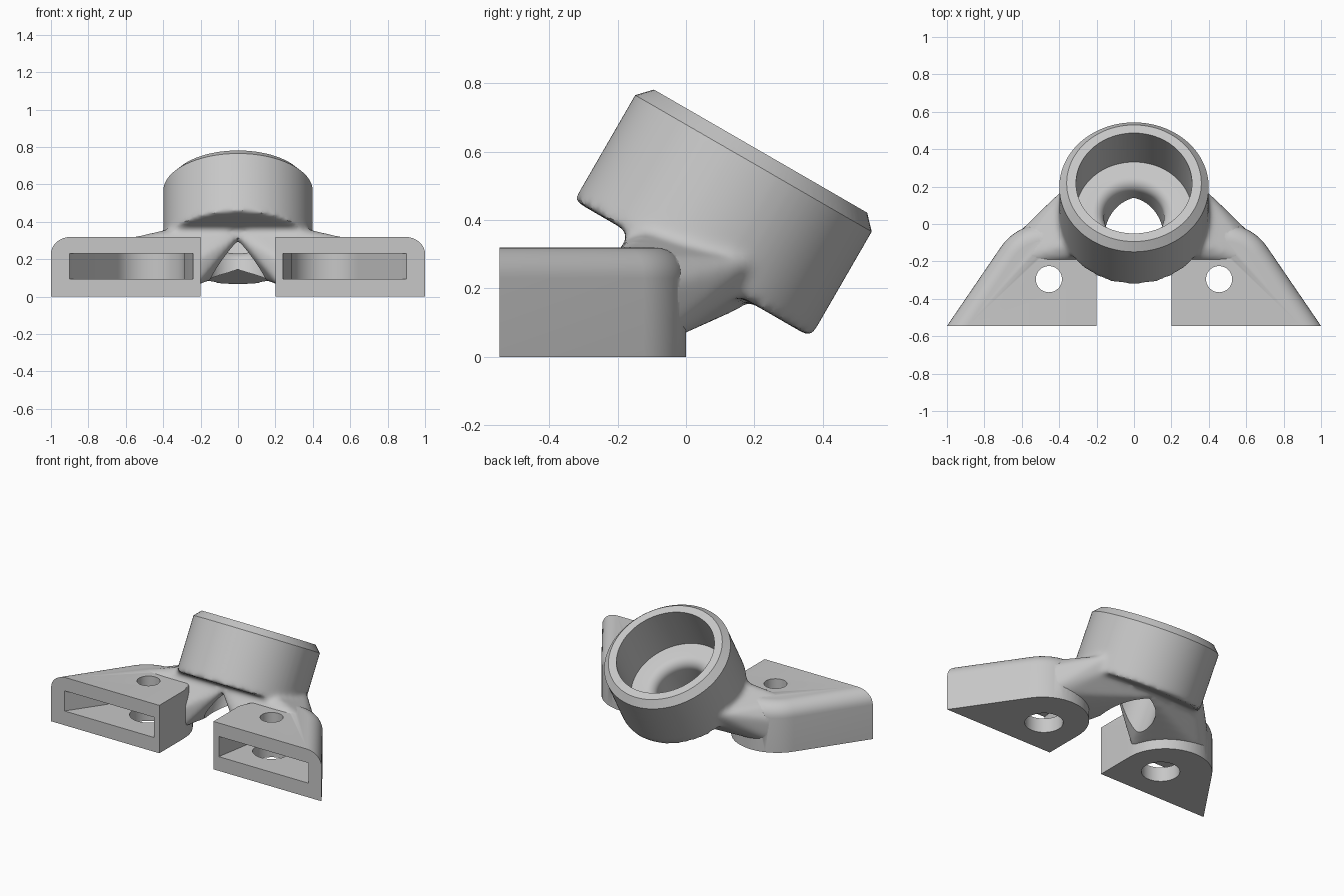
import bpy, bmesh
from math import sin, cos, radians, pi
from mathutils import Matrix, Vector

if "Cube" in bpy.data.objects:
    bpy.data.objects.remove(bpy.data.objects["Cube"])

grey = bpy.data.materials.new("light_grey")
grey.use_nodes = True
GREY = (0.57, 0.57, 0.57, 1)
grey.diffuse_color = GREY
grey.node_tree.nodes["Principled BSDF"].inputs["Base Color"].default_value = GREY

FRONT = -0.545                      # front plane of the feet
CX, CY, R = 0.48, -0.28, 0.28       # rounded back of each foot
HOLE = (0.455, -0.295)
# Frame of the tilted cup: local z is the cup axis
TILT = Matrix.Translation((0, -0.097, 0.056)) @ Matrix.Rotation(radians(-30), 4, 'X')


def finish(bm, name):
    bmesh.ops.recalc_face_normals(bm, faces=bm.faces)
    me = bpy.data.meshes.new(name)
    bm.to_mesh(me)
    bm.free()
    me.materials.append(grey)
    ob = bpy.data.objects.new(name, me)
    bpy.context.collection.objects.link(ob)
    return ob


def loft(rings, name):
    """Closed skin through rings of equal length, capped at both ends."""
    bm = bmesh.new()
    rows = [[bm.verts.new(p) for p in ring] for ring in rings]
    n = len(rows[0])
    for a, b in zip(rows, rows[1:]):
        for i in range(n):
            j = (i + 1) % n
            bm.faces.new((a[i], a[j], b[j], b[i]))
    bm.faces.new(rows[0])
    bm.faces.new(rows[-1])
    return finish(bm, name)


def turned(profile, name, matrix=TILT, n=96):
    """Solid of revolution from (radius, height) pairs."""
    return loft([[matrix @ Vector((r * cos(2 * pi * i / n), r * sin(2 * pi * i / n), h))
                  for i in range(n)] for r, h in profile], name)


def foot_outline(side, z, r, front_in, front_out, y, inset=0.0):
    """Outline with a straight front and a rounded back; inset fades out inward."""
    pts = [(front_out - inset / 0.826, y)]
    for k in range(25):
        a = radians(34 + 146 * k / 24)
        fade = min(1, (1 - k / 24) * 2)
        pts.append((CX + (r - inset * fade) * cos(a), CY + (r - inset * fade) * sin(a)))
    pts.append((front_in, y))
    return [(side * px, py, z) for px, py in pts]


def foot(side, name):
    rings = [foot_outline(side, 0, R, 0.2, 1.0, FRONT)]
    for k in range(9):
        a = pi / 2 * k / 8
        rings.append(foot_outline(side, 0.23 + 0.09 * sin(a), R, 0.2, 1.0,
                                  FRONT, 0.09 * (1 - cos(a))))
    return loft(rings, name)


def arm(side, name):
    """Hull from the back of a foot to the underside of the cup."""
    bm = bmesh.new()
    for deg in range(20, 181, 20):
        a = radians(deg)
        for r, z in ((0.26, 0.06), (0.265, 0.2), (0.2, 0.295)):
            if z > 0.25 and deg > 150:
                continue
            bm.verts.new((side * (CX + r * cos(a)), CY + r * sin(a), z))
    for x, t, low, high in ((0, -0.2, 0.19, 0.28), (0, 0.18, 0.2, 0.3),
                            (0.36, -0.17, 0.23, 0.26), (0.36, 0.15, 0.24, 0.35)):
        for s in (low, high):
            bm.verts.new(TILT @ Vector((side * x, t, s)))
    hull = bmesh.ops.convex_hull(bm, input=bm.verts)
    loose = set(hull["geom_interior"]) | set(hull["geom_unused"])
    bmesh.ops.delete(bm, geom=[v for v in loose if isinstance(v, bmesh.types.BMVert)],
                     context='VERTS')
    return finish(bm, name)


# Cup body, blended softly into the two arms
body = turned([(0.4, 0.232), (0.4, 0.75)], "lens_cup_bracket")
helpers = []


def combine(ob, operation):
    m = body.modifiers.new(ob.name, 'BOOLEAN')
    m.operation, m.object, m.solver = operation, ob, 'EXACT'
    ob.hide_render = True
    helpers.append(ob)


SIDES = ((1, "left"), (-1, "right"))
for side, word in SIDES:
    combine(arm(side, word + "_arm"), 'UNION')
blend = body.modifiers.new("blend", 'REMESH')
blend.mode, blend.voxel_size = 'VOXEL', 0.014
soft = body.modifiers.new("soften", 'SMOOTH')
soft.factor, soft.iterations = 0.5, 16

# Feet with pocket, screw hole and wider hole below
for side, word in SIDES:
    combine(foot(side, word + "_foot"), 'UNION')

# Chamfered rim, then the cup hollow with a rounded hole in its floor
combine(turned([(0.001, 0.63), (0.36, 0.63), (0.44, 0.546), (0.7, 0.546),
                (0.7, 1), (0.001, 1)], "rim_cutter"), 'DIFFERENCE')
lip = [(0.22 - 0.06 * cos(a), 0.26 + 0.06 * sin(a))
       for a in (pi / 2 * k / 8 for k in range(9))]
combine(turned([(0.16, -0.3)] + lip + [(0.31, 0.32), (0.31, 0.8)], "bore_cutter"),
        'DIFFERENCE')

for side, word in SIDES:
    combine(loft([foot_outline(side, z, 0.195, 0.23, 0.94, FRONT - 0.055)
                  for z in (0.095, 0.23)], word + "_pocket_cutter"), 'DIFFERENCE')
    at = Matrix.Translation((side * HOLE[0], HOLE[1], 0))
    combine(turned([(0.115, -0.1), (0.115, 0.15), (0.07, 0.15), (0.07, 0.5)],
                   word + "_hole_cutter", at, 48), 'DIFFERENCE')

# Bake the result and drop the helpers
bpy.context.view_layer.update()
graph = bpy.context.evaluated_depsgraph_get()
mesh = bpy.data.meshes.new_from_object(body.evaluated_get(graph))
body.modifiers.clear()
body.data = mesh
mesh.materials.clear()
mesh.materials.append(grey)
for p in mesh.polygons:
    p.material_index = 0
for ob in helpers:
    bpy.data.objects.remove(ob)

for ob in bpy.context.selected_objects:
    ob.select_set(False)
body.select_set(True)
bpy.context.view_layer.objects.active = body
bpy.ops.object.shade_smooth_by_angle(angle=radians(30))
